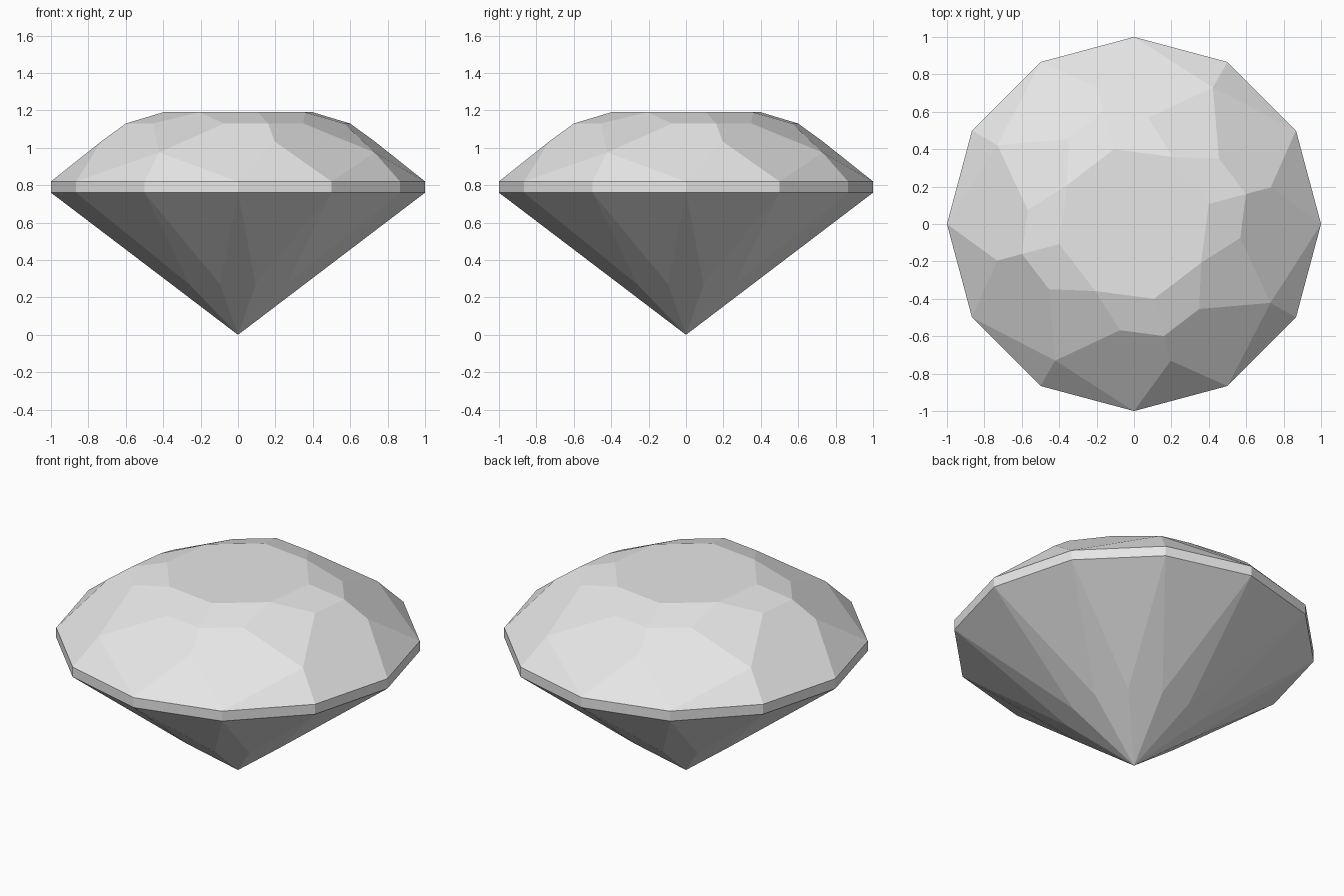
import bpy
import bmesh
from math import radians, cos, sin
from mathutils import Vector

# Remove the default cube only
cube = bpy.data.objects.get("Cube")
if cube:
    bpy.data.objects.remove(cube)

# Single material
grey = bpy.data.materials.new("pale_grey")
grey.use_nodes = True
colour = (0.8, 0.8, 0.8, 1)
grey.diffuse_color = colour
grey.node_tree.nodes["Principled BSDF"].inputs["Base Color"].default_value = colour

# Heights and radii of the rings of corners
GIRDLE_LOW, GIRDLE_TOP, TABLE_Z = 0.76, 0.82, 1.19
TABLE_R = 0.414
SHOULDER_R, SHOULDER_Z = 0.62, 1.13


def polar(radius, degrees, z):
    a = radians(degrees)
    return Vector((radius * cos(a), radius * sin(a), z))


def girdle(degrees, z=GIRDLE_TOP):
    return polar(1, degrees, z)


def table(degrees):
    return polar(TABLE_R, degrees, TABLE_Z)


def shoulder(degrees):
    return polar(SHOULDER_R, degrees, SHOULDER_Z)


def star(degrees):
    return polar(SHOULDER_R * cos(radians(22.5)), degrees, SHOULDER_Z)


def upper(degrees):
    return polar(0.757, degrees, 1.034)


def bezel(degrees):
    return polar(0.843, degrees, 0.975)


def make_part(name, facets):
    """Build a flat-shaded object from a list of facet outlines."""
    bm = bmesh.new()
    for outline in facets:
        face = bm.faces.new([bm.verts.new(p) for p in outline])
        face.normal_update()
        # Face away from the middle of the stone
        if face.normal.dot(face.calc_center_median() - Vector((0, 0, 0.7))) < 0:
            face.normal_flip()
    bmesh.ops.remove_doubles(bm, verts=bm.verts[:], dist=0.0005)
    mesh = bpy.data.meshes.new(name)
    bm.to_mesh(mesh)
    bm.free()
    mesh.materials.append(grey)
    obj = bpy.data.objects.new(name, mesh)
    bpy.context.collection.objects.link(obj)
    return obj


# Crown: eight-sided table, then facets repeated every quarter turn
crown = [[table(15 + 45 * i) for i in range(8)]]
for q in range(0, 360, 90):
    a, b = q + 15, q + 60              # shoulder and bezel directions
    crown.append([table(b), star(b - 22.5), bezel(b), star(b + 22.5)])
    crown.append([upper(a), girdle(a - 15), girdle(a + 15)])
    for s in (-1, 1):
        # Facets on each side of the shoulder
        mid, far = a + 22.5 * s, a + 45 * s
        crown.append([table(a), shoulder(a), star(mid), table(far)])
        crown.append([shoulder(a), upper(a), girdle(a + 15 * s),
                      bezel(far), star(mid)])
        # Small triangle beside the bezel tip
        crown.append([bezel(far), girdle(a + 15 * s), girdle(far)])
make_part("crown", crown)

# Girdle: narrow twelve-sided band
make_part("girdle", [
    [girdle(d, GIRDLE_LOW), girdle(d + 30, GIRDLE_LOW), girdle(d + 30), girdle(d)]
    for d in range(0, 360, 30)])

# Pavilion: twelve long kites meeting at the point, with triangles between
LOWER_Z = 0.27
LOWER_R = LOWER_Z / GIRDLE_LOW / cos(radians(15))
pavilion = []
for d in range(0, 360, 30):
    left, right = polar(LOWER_R, d - 15, LOWER_Z), polar(LOWER_R, d + 15, LOWER_Z)
    pavilion.append([Vector((0, 0, 0)), left, girdle(d, GIRDLE_LOW), right])
    pavilion.append([girdle(d, GIRDLE_LOW), girdle(d + 30, GIRDLE_LOW), right])
make_part("pavilion", pavilion)
